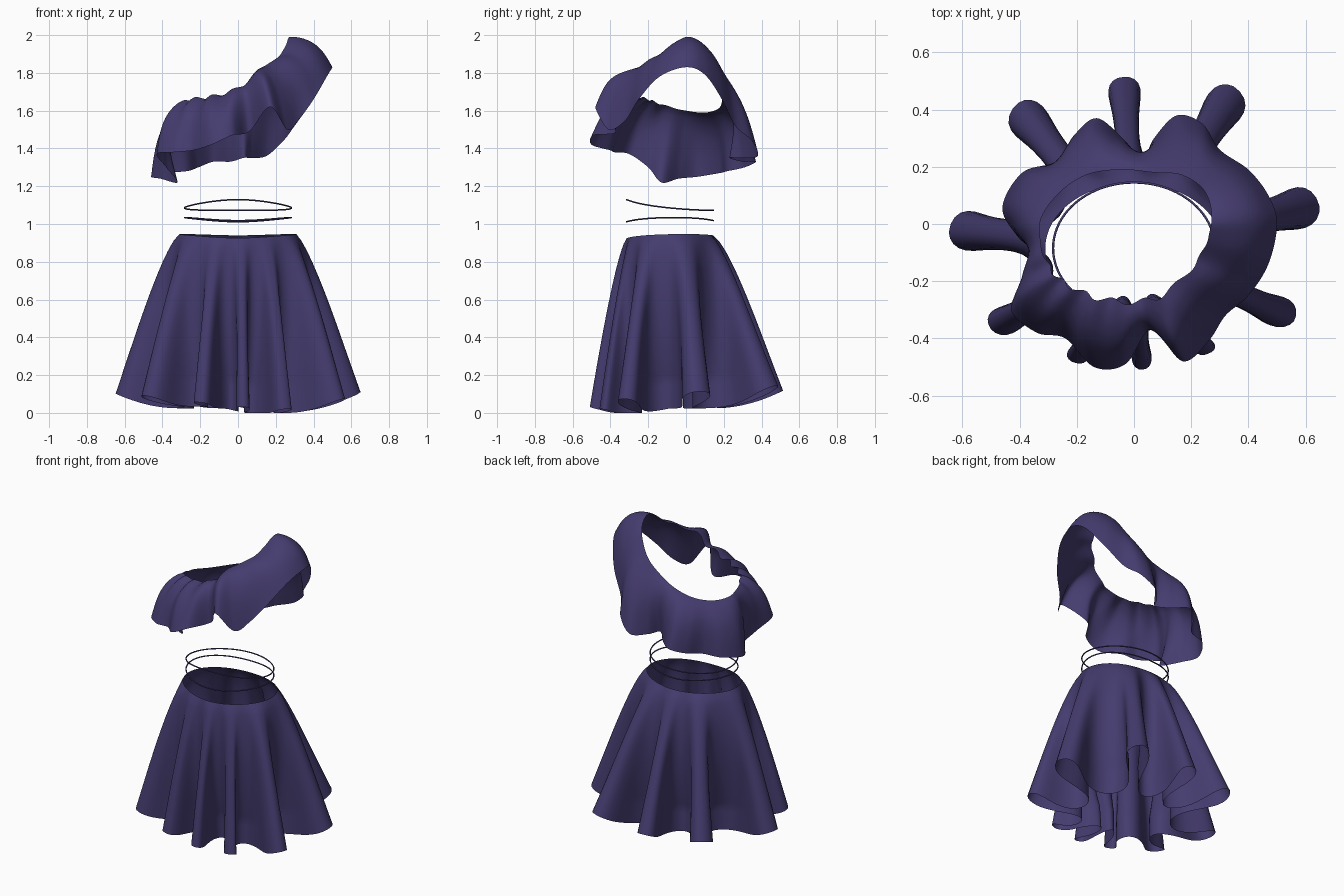
import bpy, bmesh, math
from mathutils import Vector
from math import sin, cos, pi

if "Cube" in bpy.data.objects:
    bpy.data.objects.remove(bpy.data.objects["Cube"])

mat = bpy.data.materials.new("violet_cloth")
mat.diffuse_color = (0.058, 0.044, 0.155, 1)
mat.use_nodes = True
mat.node_tree.nodes["Principled BSDF"].inputs["Base Color"].default_value = mat.diffuse_color
CY = -0.085                      # depth of the body axis


def cloth(name, rows):
    """Skin a list of closed rings into one smooth open sheet."""
    bm = bmesh.new()
    vs = [[bm.verts.new(p) for p in row] for row in rows]
    n = len(rows[0])
    for a, b in zip(vs, vs[1:]):
        for i in range(n):
            j = (i + 1) % n
            bm.faces.new((a[i], b[i], b[j], a[j]))
    me = bpy.data.meshes.new(name)
    bm.to_mesh(me)
    bm.free()
    for p in me.polygons:
        p.use_smooth = True
    me.materials.append(mat)
    ob = bpy.data.objects.new(name, me)
    bpy.context.collection.objects.link(ob)
    return ob


def spline(pts, u):
    """Closed Catmull-Rom curve, u in 0..1."""
    n = len(pts)
    k = int(u * n)
    f = u * n - k
    a, b, c, d = (Vector(pts[(k + o) % n]) for o in (-1, 0, 1, 2))
    return 0.5 * (2 * b + (c - a) * f + (2 * a - 5 * b + 4 * c - d) * f * f
                  + (3 * b - a - 3 * c + d) * f ** 3)


def waist_radius(a, rx=0.31, ry=0.228):
    return 1 / math.sqrt((cos(a) / rx) ** 2 + (sin(a) / ry) ** 2)


# Skirt: finger-like folds, given by (direction in degrees, tip radius, next trough radius)
folds = [(13, .665, .29), (58.5, .665, .27), (93.5, .60, .27), (128.5, .65, .28), (175, .65, .29),
         (209.5, .575, .26), (243, .45, .17), (274, .425, .17), (305, .45, .26), (335.5, .615, .28)]
SEG, ROWS = 32, 30
rows = []
for j in range(ROWS + 1):
    t = j / ROWS
    grow = min(1, 1.2 * t) ** 1.1
    row = []
    for k, (deg, tip, trough) in enumerate(folds):
        deg2, tip2, _ = folds[(k + 1) % len(folds)]
        a0 = math.radians(deg)
        a1 = math.radians(deg2 + (360 if deg2 < deg else 0))
        for i in range(SEG):
            s = i / SEG
            s2 = s + grow * ((0.09 + 0.035 * t) * sin(4 * pi * s) - 0.12 * sin(2 * pi * s))
            a = a0 + (a1 - a0) * s2
            w = (1 + cos(2 * pi * s)) / 2
            w = w * grow + (0.6 + 0.4 * w) * (1 - grow)
            peak = tip + (tip2 - tip) * s
            rw = waist_radius(a)
            out = (trough - rw) * (1 - w) * t + (peak - rw) * w * t ** 0.72
            r = rw + out
            top = 0.933 + 0.013 * cos(a) ** 2 + 0.007 * sin(a)
            hem = 0.024 - 0.04 * cos(a) * max(0, -sin(a)) + 0.68 * max(0, out) ** 2 \
                - 0.016 * max(0, -sin(a))
            row.append((r * cos(a), CY + r * sin(a), top + (max(0, hem) - top) * t))
    rows.append(row)
cloth("skirt", rows)


# Two thin waist cords
def cord(name, height):
    rows = []
    N, M, rad = 96, 8, 0.004
    for m in range(M + 1):
        b = 2 * pi * m / M
        row = []
        for i in range(N):
            a = 2 * pi * i / N
            r = waist_radius(a, 0.283, 0.23) + rad * cos(b)
            row.append((r * cos(a), CY + r * sin(a), height(a) + rad * sin(b)))
        rows.append(row)
    cloth(name, rows)


cord("upper_waist_cord", lambda a: 1.085 - 0.028 * sin(a) + 0.016 * sin(a) ** 2)
cord("lower_waist_cord", lambda a: 1.034 - 0.019 * sin(a) ** 2 + 0.003 * sin(a))

# One-shoulder ruffle: gathered neck edge, starting on the shoulder
neck = [(.27, 0, 1.99), (.25, .11, 1.93), (.17, .17, 1.80), (.07, .18, 1.71), (-.05, .19, 1.65),
        (-.17, .17, 1.61), (-.27, .10, 1.59), (-.33, 0, 1.60), (-.31, -.12, 1.63),
        (-.25, -.20, 1.66), (-.12, -.26, 1.68), (.02, -.27, 1.73), (.11, -.24, 1.82),
        (.22, -.13, 1.89)]
# Wavy lower edge of the ruffle
hem = [(.50, 0, 1.83), (.47, .10, 1.79), (.40, .19, 1.66), (.30, .26, 1.52), (.24, .35, 1.44),
       (.15, .38, 1.36), (.07, .30, 1.35), (.03, .23, 1.35), (-.04, .30, 1.33), (-.13, .37, 1.33),
       (-.21, .31, 1.30), (-.27, .22, 1.28), (-.39, .18, 1.27), (-.46, .06, 1.25),
       (-.41, -.04, 1.24), (-.32, -.13, 1.22), (-.38, -.20, 1.30), (-.43, -.30, 1.37),
       (-.34, -.38, 1.38), (-.24, -.40, 1.39), (-.14, -.50, 1.42), (-.03, -.49, 1.47),
       (.06, -.37, 1.49), (.17, -.48, 1.62), (.26, -.41, 1.50), (.32, -.32, 1.55),
       (.40, -.25, 1.66), (.47, -.14, 1.78)]
N, ROWS = 280, 16
rows = []
for j in range(ROWS + 1):
    t = j / ROWS
    row = []
    for i in range(N):
        u = i / N
        top, low = spline(neck, u), spline(hem, u)
        p = top.lerp(low, t)
        side = Vector((top.x, top.y + 0.05, 0)).normalized()
        front = max(0, -sin(2 * pi * u))
        gather = 0.011 * front * sin(2 * pi * 17 * u + 1.8 * sin(6 * pi * u)) * (1 - t) ** 1.5
        bulge = sin(pi * t ** 0.75)
        lift = 0.02 + 0.04 * max(0, cos(2 * pi * (u - 0.86))) ** 4
        p += side * (0.045 * bulge + gather) + Vector((0, 0, lift * bulge + 0.8 * gather))
        row.append(p)
    rows.append(row)
cloth("shoulder_ruffle", rows)
